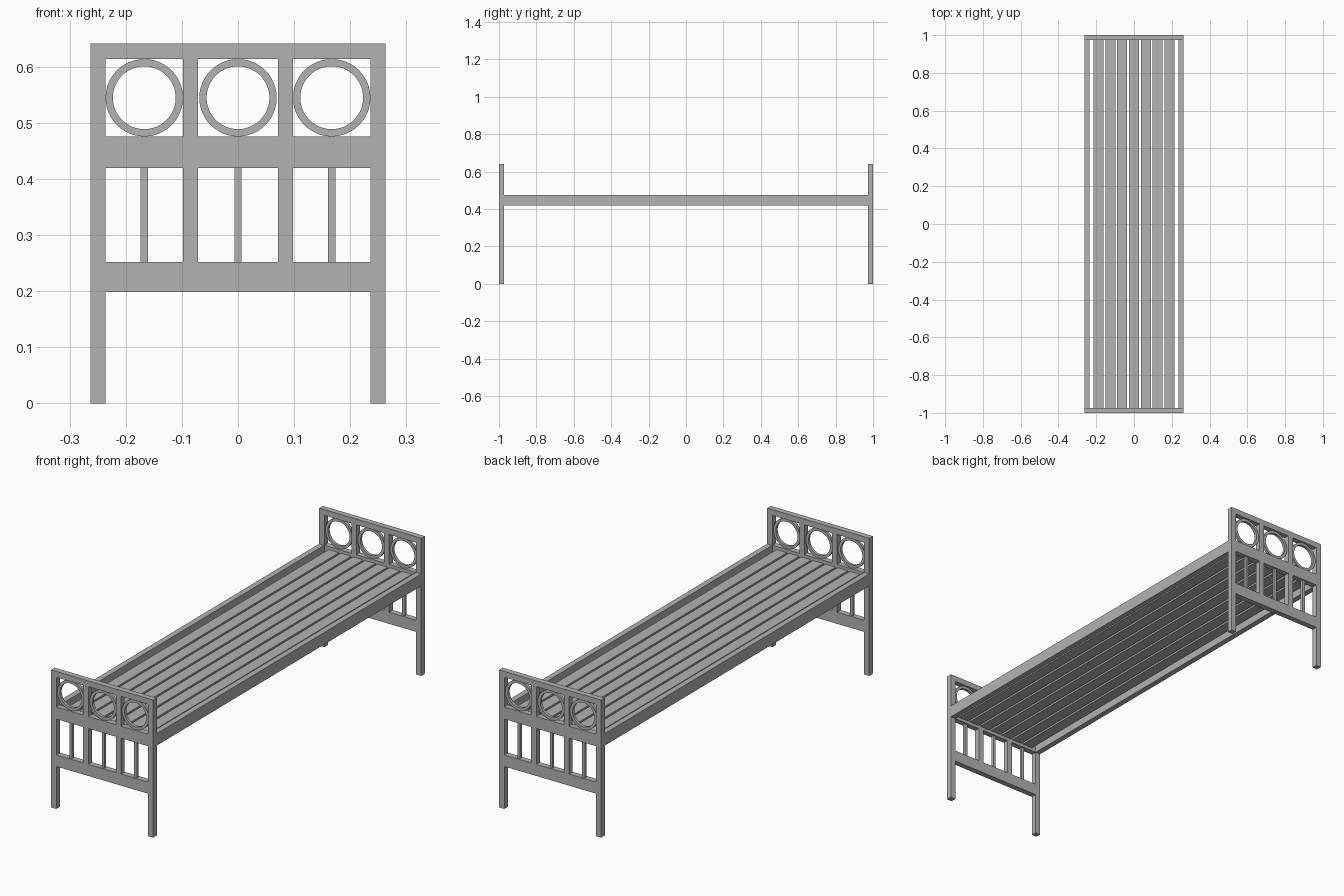
import bpy
import bmesh
import math
from mathutils import Matrix

if "Cube" in bpy.data.objects:
    bpy.data.objects.remove(bpy.data.objects["Cube"], do_unlink=True)

grey = bpy.data.materials.new("grey_paint")
grey.use_nodes = True
colour = (0.45, 0.45, 0.45, 1)
grey.diffuse_color = colour
grey.node_tree.nodes["Principled BSDF"].inputs["Base Color"].default_value = colour

# Shared dimensions
HALF_W, HALF_L = 0.263, 1.0
POST = 0.0265
THIN = POST / 2
INNER = HALF_W - POST
HEIGHT = 0.641
TOP_Z = 0.614
MID_LOW, MID_HIGH = 0.419, 0.475
LOW_LOW, LOW_HIGH = 0.198, 0.252
BAY = 0.167
DIVIDER = 0.0845


def add_object(name, bm):
    mesh = bpy.data.meshes.new(name)
    bm.to_mesh(mesh)
    bm.free()
    mesh.materials.append(grey)
    obj = bpy.data.objects.new(name, mesh)
    bpy.context.collection.objects.link(obj)
    return obj


def box(name, x, y, z):
    """Box from (low, high) ranges on each axis."""
    bm = bmesh.new()
    bmesh.ops.create_cube(bm, size=1)
    for v in bm.verts:
        v.co = [r[0] if c < 0 else r[1] for c, r in zip(v.co, (x, y, z))]
    return add_object(name, bm)


def around(centre, width):
    return centre - width / 2, centre + width / 2


def ring(name, x, y, z, outer, inner, depth, sides=48):
    """Flat-sided hoop: a rectangular section spun about the y axis."""
    bm = bmesh.new()
    section = [bm.verts.new((r, d, 0)) for r, d in (
        (inner, -depth / 2), (outer, -depth / 2),
        (outer, depth / 2), (inner, depth / 2))]
    edges = [bm.edges.new((section[i], section[(i + 1) % 4])) for i in range(4)]
    bmesh.ops.spin(bm, geom=section + edges, cent=(0, 0, 0), axis=(0, 1, 0),
                   angle=math.tau, steps=sides)
    bmesh.ops.remove_doubles(bm, verts=bm.verts, dist=0.0001)
    bmesh.ops.recalc_face_normals(bm, faces=bm.faces)
    bmesh.ops.transform(bm, matrix=Matrix.Translation((x, y, z)), verts=bm.verts)
    obj = add_object(name, bm)
    bpy.ops.object.select_all(action='DESELECT')
    obj.select_set(True)
    bpy.context.view_layer.objects.active = obj
    bpy.ops.object.shade_smooth_by_angle(angle=math.radians(30))


# Matching end frames
for end, sign in (("front", -1), ("back", 1)):
    mid_y = sign * (HALF_L - POST / 2)
    depth = around(mid_y, POST)
    for side, s in (("right", -1), ("left", 1)):
        box(f"{end}_{side}_post", around(s * (HALF_W - POST / 2), POST),
            depth, (0, HEIGHT))
        # Wide dividers between the bays
        box(f"{end}_{side}_upper_divider", around(s * DIVIDER, POST),
            depth, (MID_HIGH, TOP_Z))
        box(f"{end}_{side}_lower_divider", around(s * DIVIDER, POST),
            depth, (LOW_HIGH, MID_LOW))
    for rail, z in (("top", (TOP_Z, HEIGHT)), ("middle", (MID_LOW, MID_HIGH)),
                    ("lower", (LOW_LOW, LOW_HIGH))):
        box(f"{end}_{rail}_rail", (-INNER, INNER), depth, z)
    # Hoop above and thin spindle below in each bay
    for bay, x in (("right", -BAY), ("centre", 0), ("left", BAY)):
        ring(f"{end}_{bay}_hoop", x, mid_y, (MID_HIGH + TOP_Z) / 2,
             0.069, 0.056, THIN)
        box(f"{end}_{bay}_spindle", around(x, THIN), around(mid_y, THIN),
            (LOW_HIGH, MID_LOW))

# Long side rails
span = (POST - HALF_L, HALF_L - POST)
for side, s in (("right", -1), ("left", 1)):
    box(f"{side}_side_rail", around(s * (HALF_W - POST / 2), POST),
        span, (MID_LOW, MID_HIGH))

# Bed slats, set a little below the rail tops
for i in range(7):
    box(f"slat_{i + 1}", around((i - 3) * 0.0628, 0.053), span,
        around((MID_LOW + MID_HIGH) / 2, POST))
